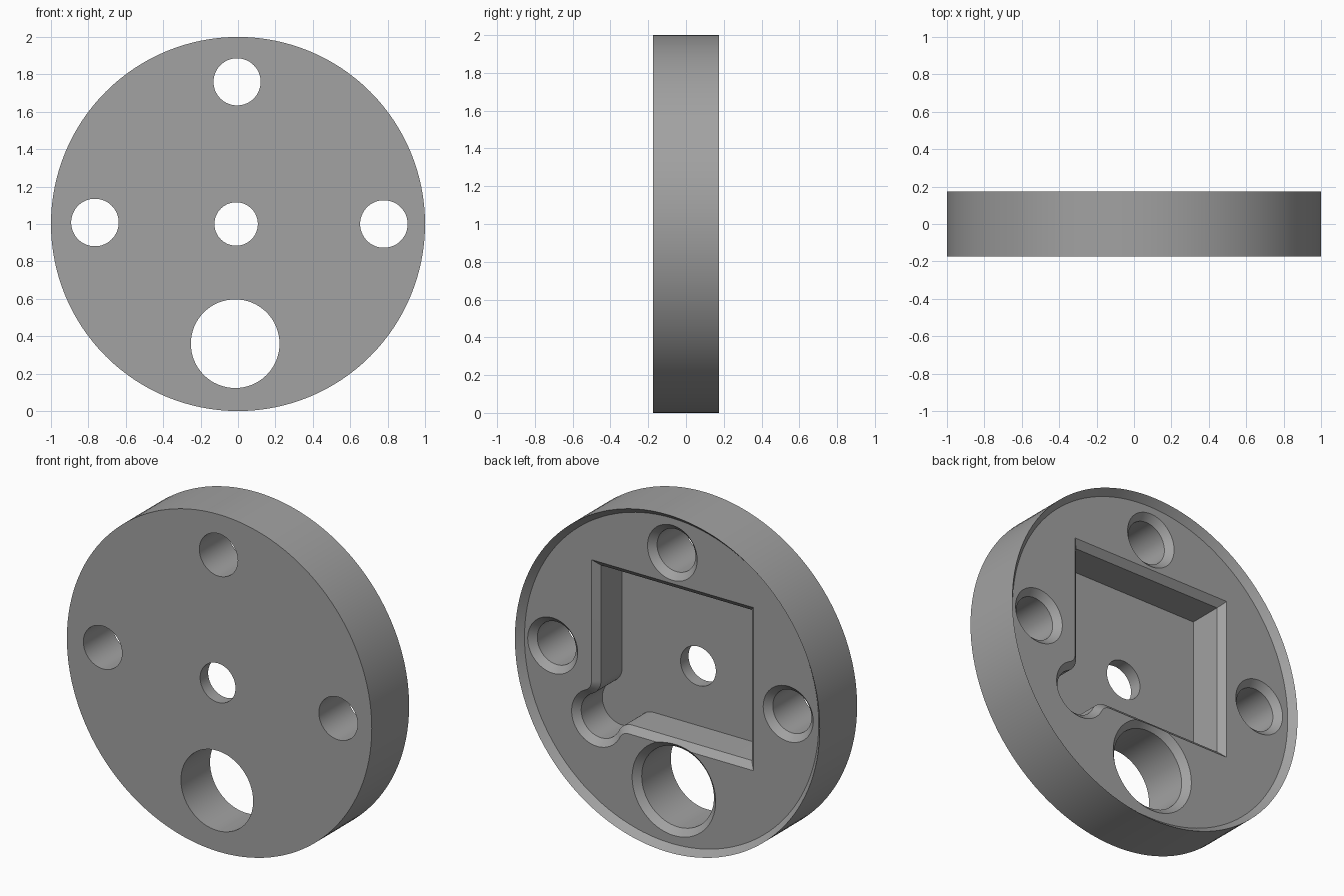
import bpy, bmesh, math
from math import sin, cos, pi, atan2, sqrt, radians

if "Cube" in bpy.data.objects:
    bpy.data.objects.remove(bpy.data.objects["Cube"])

HALF = 0.175      # half thickness
FLOOR = 0.135     # recessed back face
POCKET = -0.10    # pocket floor
CH = 0.037        # chamfer on the back edges

grey = bpy.data.materials.new("plain grey")
grey.diffuse_color = (0.36, 0.36, 0.36, 1)
grey.use_nodes = True
grey.node_tree.nodes["Principled BSDF"].inputs["Base Color"].default_value = grey.diffuse_color


def circle(cx, cz, r, n):
    return [(cx + r * cos(2 * pi * i / n), cz + r * sin(2 * pi * i / n)) for i in range(n)]


def stack(name, layers):
    """Skin a list of (y, outline) layers into a closed solid."""
    bm = bmesh.new()
    rings = [[bm.verts.new((x, y, z)) for x, z in pts] for y, pts in layers]
    for a, b in zip(rings, rings[1:]):
        for i in range(len(a)):
            j = (i + 1) % len(a)
            bm.faces.new((a[i], a[j], b[j], b[i]))
    bm.faces.new(rings[0])
    bm.faces.new(rings[-1])
    bmesh.ops.recalc_face_normals(bm, faces=bm.faces)
    me = bpy.data.meshes.new(name)
    bm.to_mesh(me)
    bm.free()
    ob = bpy.data.objects.new(name, me)
    bpy.context.collection.objects.link(ob)
    me.materials.append(grey)
    return ob


def arc(cx, cz, r, a0, a1, n):
    return [(cx + r * cos(a0 + (a1 - a0) * i / n), cz + r * sin(a0 + (a1 - a0) * i / n))
            for i in range(n + 1)]


def pocket_outline(d):
    """Square pocket with a filleted round relief in one corner, grown by d."""
    left, top, cx, cz, r, f = -0.50, 1.54, 0.489, 0.647, 0.13, 0.10
    run = sqrt((r + f) ** 2 - f ** 2)
    t = atan2(run, f)
    pts = [(left - d, top + d), (cx + d, top + d)]
    pts += arc(cx + f, cz + run, f - d, pi, pi + t, 10)
    pts += arc(cx, cz, r + d, t, -pi / 2 - t, 32)[1:-1]
    pts += arc(cx - run, cz - f, f - d, pi / 2 - t, pi / 2, 10)
    return pts + [(left - d, cz - d)]


# Round plate with a shallow flared recess on the back
plate = stack("round_plate", [
    (FLOOR, circle(0, 1, 0.965, 128)), (HALF, circle(0, 1, 1, 128)),
    (-HALF, circle(0, 1, 1, 128))])

# Countersunk through holes: x, z, radius
cutters = []
for x, z, r in [(-0.005, 1.76, 0.126), (-0.765, 1.008, 0.127),
                (0.78, 1.0, 0.127), (-0.015, 0.36, 0.237)]:
    cutters.append(stack("hole_cutter", [
        (-0.3, circle(x, z, r, 64)), (FLOOR - CH, circle(x, z, r, 64)),
        (FLOOR + 0.02, circle(x, z, r + CH + 0.02, 64))]))

# Chamfered pocket and plain centre hole
cutters.append(stack("pocket_cutter", [
    (POCKET, pocket_outline(0)), (FLOOR - CH, pocket_outline(0)),
    (FLOOR + 0.02, pocket_outline(CH + 0.02))]))
cutters.append(stack("centre_hole_cutter", [
    (-0.3, circle(-0.01, 1, 0.116, 64)), (0, circle(-0.01, 1, 0.116, 64))]))

bpy.context.view_layer.objects.active = plate
plate.select_set(True)
for c in cutters:
    m = plate.modifiers.new("cut", 'BOOLEAN')
    m.operation, m.solver, m.object = 'DIFFERENCE', 'EXACT', c
    bpy.ops.object.modifier_apply(modifier=m.name)
    bpy.data.objects.remove(c)

bpy.ops.object.shade_smooth_by_angle(angle=radians(25))
